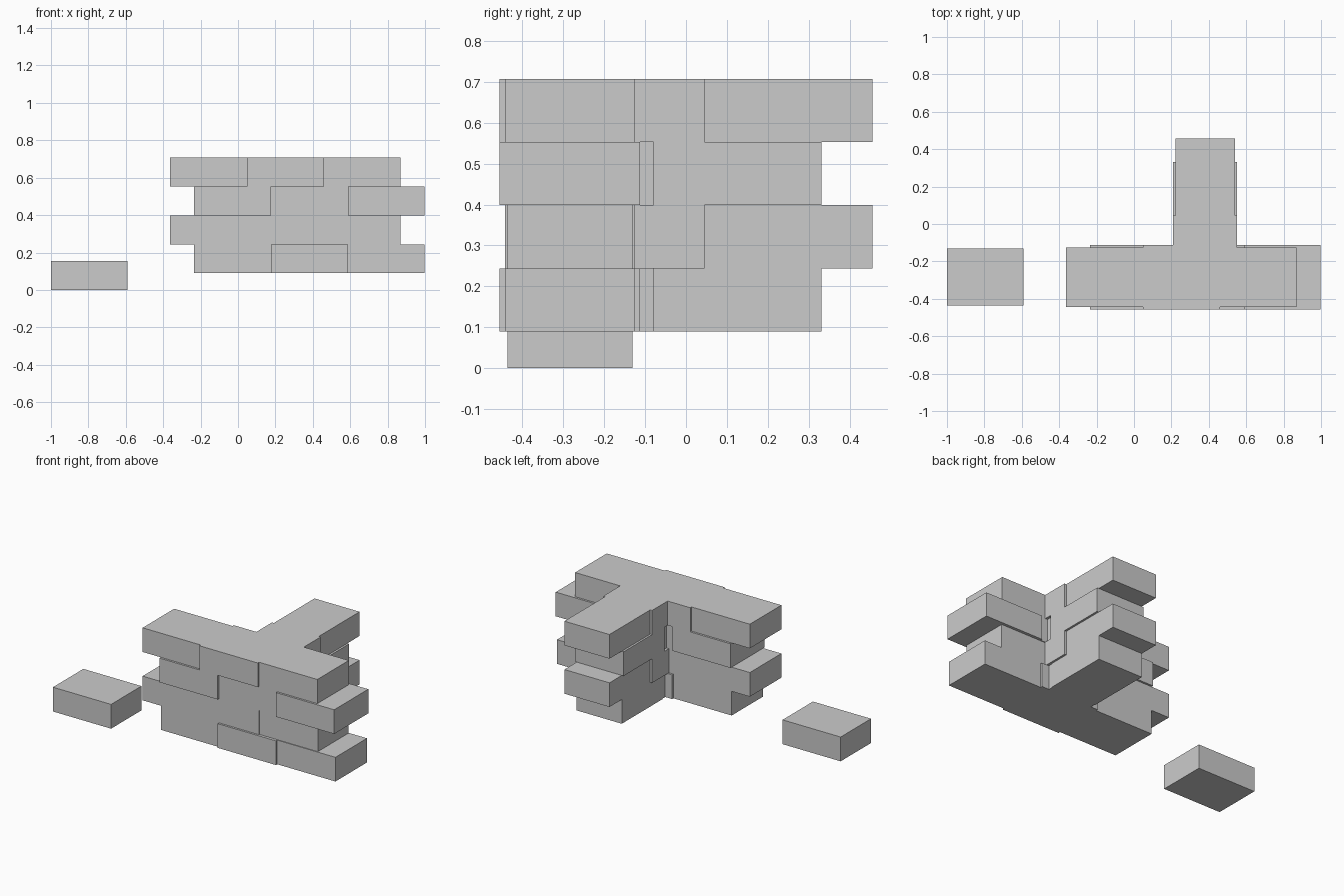
import bpy

if "Cube" in bpy.data.objects:
    bpy.data.objects.remove(bpy.data.objects["Cube"])

LENGTH, HEIGHT, BASE = 0.411, 0.1542, 0.09
WALL_Y, STEM_X = -0.284, 0.38
SLIM, WIDE = 0.318, 0.344


def brick(name, x0, x1, y0, y1, z0, z1):
    bpy.ops.mesh.primitive_cube_add(
        size=1, location=((x0 + x1) / 2, (y0 + y1) / 2, (z0 + z1) / 2))
    ob = bpy.context.object
    ob.name = name
    ob.dimensions = (x1 - x0, y1 - y0, z1 - z0)
    bpy.ops.object.transform_apply(location=False, rotation=False, scale=True)


# Loose brick lying beside the wall
brick("loose_brick", -1, -0.59, -0.437, -0.131, 0, 0.155)

# Courses: start of row, depth of each wall brick, stem pieces (y0, y1, width)
courses = [
    (-0.235, (SLIM, WIDE, SLIM), ((-0.08, 0.332, SLIM),)),
    (-0.363, (SLIM, SLIM, 0.308), ((-0.126, 0.045, WIDE), (0.045, 0.456, SLIM))),
    (-0.235, (WIDE, SLIM, WIDE), ((-0.08, 0.332, WIDE),)),
    (-0.363, (SLIM, WIDE, SLIM), ((-0.126, 0.045, WIDE), (0.045, 0.456, SLIM))),
]

for row, (start, depths, stems) in enumerate(courses):
    z0, z1 = BASE + row * HEIGHT, BASE + (row + 1) * HEIGHT
    # Long wall
    for i, d in enumerate(depths):
        x0 = start + i * LENGTH
        brick(f"wall_brick_{row}_{i}", x0, x0 + LENGTH,
              WALL_Y - d / 2, WALL_Y + d / 2, z0, z1)
    # Cross wall
    for i, (y0, y1, w) in enumerate(stems):
        brick(f"cross_brick_{row}_{i}", STEM_X - w / 2, STEM_X + w / 2, y0, y1, z0, z1)
    # Narrow joint between the walls in the odd courses
    if len(stems) == 1:
        brick(f"joint_filler_{row}", STEM_X - 0.155, STEM_X + 0.155,
              -0.126, -0.08, z0, z1)
